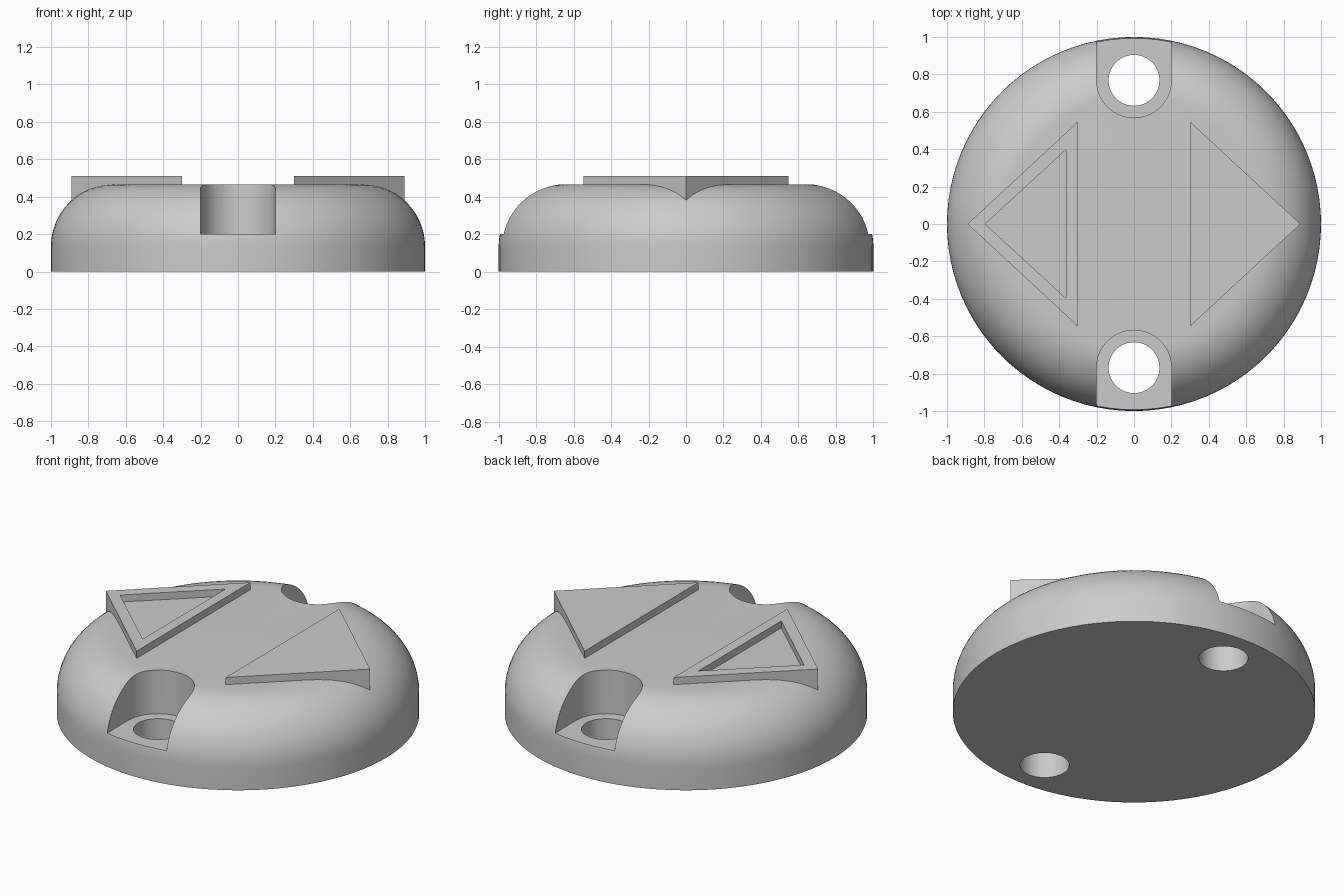
import bpy
import bmesh
from math import cos, sin, pi, radians
from mathutils import Matrix

default = bpy.data.objects.get("Cube")
if default:
    bpy.data.objects.remove(default, do_unlink=True)

grey = bpy.data.materials.new("plain grey")
grey.use_nodes = True
colour = (0.6, 0.6, 0.6, 1)
grey.diffuse_color = colour
grey.node_tree.nodes["Principled BSDF"].inputs["Base Color"].default_value = colour

TOP = 0.466       # flat top of the dome
SLOT_FLOOR = 0.2
SCREW_Y = 0.768   # screw hole distance from the centre


def finish(name, bm):
    bmesh.ops.recalc_face_normals(bm, faces=bm.faces)
    mesh = bpy.data.meshes.new(name)
    bm.to_mesh(mesh)
    bm.free()
    mesh.materials.append(grey)
    obj = bpy.data.objects.new(name, mesh)
    bpy.context.collection.objects.link(obj)
    return obj


def prism(name, outline, z0, z1):
    bm = bmesh.new()
    face = bm.faces.new([bm.verts.new((x, y, z0)) for x, y in outline])
    new = bmesh.ops.extrude_face_region(bm, geom=[face])["geom"]
    verts = [v for v in new if isinstance(v, bmesh.types.BMVert)]
    bmesh.ops.translate(bm, verts=verts, vec=(0, 0, z1 - z0))
    return finish(name, bm)


def arc(cx, cy, r, start, end, steps):
    angles = [start + (end - start) * i / steps for i in range(steps + 1)]
    return [(cx + r * cos(a), cy + r * sin(a)) for a in angles]


def activate(obj):
    bpy.ops.object.select_all(action='DESELECT')
    obj.select_set(True)
    bpy.context.view_layer.objects.active = obj


def cut(obj, cutter):
    mod = obj.modifiers.new("cut", 'BOOLEAN')
    mod.operation = 'DIFFERENCE'
    mod.solver = 'EXACT'
    mod.object = cutter
    activate(obj)
    bpy.ops.object.modifier_apply(modifier=mod.name)
    bpy.data.objects.remove(cutter, do_unlink=True)


# Domed round body: a rounded-edge profile spun round the z axis
R = 0.333
profile = [(0, 0), (1, 0)] + arc(1 - R, TOP - R, R, 0, pi / 2, 16) + [(0, TOP)]
bm = bmesh.new()
verts = [bm.verts.new((x, 0, z)) for x, z in profile]
edges = [bm.edges.new(pair) for pair in zip(verts, verts[1:])]
bmesh.ops.spin(bm, geom=verts + edges, cent=(0, 0, 0), axis=(0, 0, 1),
               angle=2 * pi, steps=96, use_merge=True)
bmesh.ops.remove_doubles(bm, verts=bm.verts, dist=0.0001)
body = finish("domed_body", bm)

# Screw slots open to the rim, each with a through hole
for side in (1, -1):
    slot = arc(0, SCREW_Y, 0.2, pi, 2 * pi, 32) + [(0.2, 1.2), (-0.2, 1.2)]
    hole = arc(0, SCREW_Y, 0.136, 0, 2 * pi, 48)[:-1]
    for outline, z0, z1 in ((slot, SLOT_FLOOR, 0.8), (hole, -0.2, 0.3)):
        cut(body, prism("cutter", [(x, y * side) for x, y in outline], z0, z1))

activate(body)
bpy.ops.object.shade_smooth_by_angle(angle=radians(30))

# Raised arrow plates; the right one has a sunken centre
left_arrow = prism("left_arrow", [(0.89, 0), (0.3, 0.547), (0.3, -0.547)], 0.36, 0.51)
right_arrow = prism("right_arrow", [(-0.89, 0), (-0.3, 0.547), (-0.3, -0.547)], 0.36, 0.51)
cut(right_arrow, prism("cutter", [(-0.795, 0), (-0.363, 0.398), (-0.363, -0.398)],
                       TOP + 0.001, 0.6))
